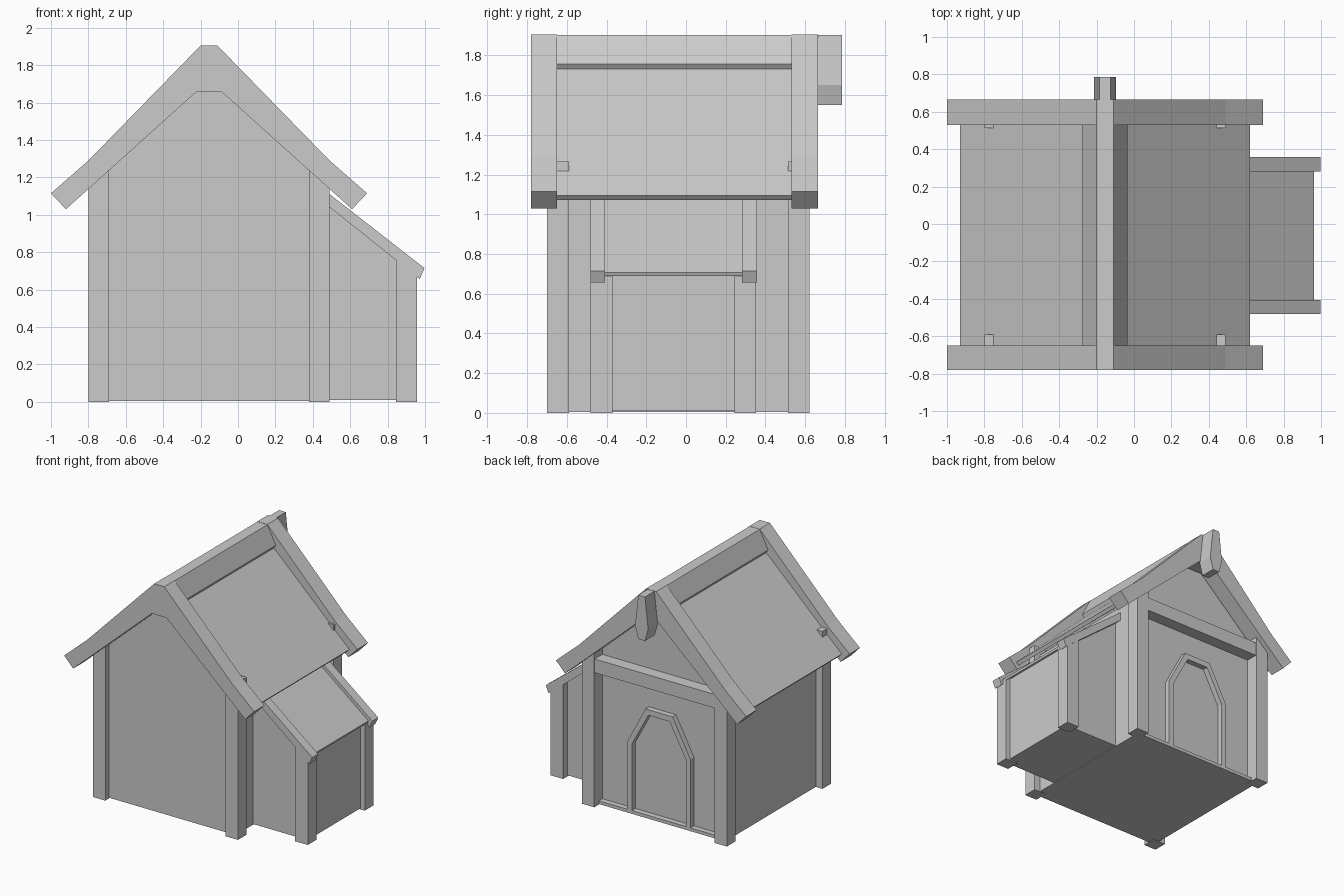
import bpy, bmesh

if "Cube" in bpy.data.objects:
    bpy.data.objects.remove(bpy.data.objects["Cube"])

CX = -0.155  # ridge line of the main house


def prism(name, pts, y0, y1):
    """Extrude an x-z outline from y0 to y1."""
    bm = bmesh.new()
    face = bm.faces.new([bm.verts.new((x, y0, z)) for x, z in pts])
    ext = bmesh.ops.extrude_face_region(bm, geom=[face])
    moved = [v for v in ext["geom"] if isinstance(v, bmesh.types.BMVert)]
    bmesh.ops.translate(bm, verts=moved, vec=(0, y1 - y0, 0))
    bmesh.ops.recalc_face_normals(bm, faces=bm.faces)
    me = bpy.data.meshes.new(name)
    bm.to_mesh(me)
    bm.free()
    ob = bpy.data.objects.new(name, me)
    bpy.context.collection.objects.link(ob)
    return ob


def box(name, x0, x1, y0, y1, z0, z1):
    return prism(name, [(x0, z0), (x1, z0), (x1, z1), (x0, z1)], y0, y1)


def mirrored(half):
    """Mirror a right-hand half outline about the ridge line."""
    return ([(CX + d, z) for d, z in half]
            + [(CX - d, z) for d, z in reversed(half) if d > 0])


def band(outer, inner):
    """Closed band between two open half outlines (both listed from the middle out)."""
    right = [(CX + d, z) for d, z in outer]
    left = [(CX - d, z) for d, z in outer if d > 0]
    iright = [(CX + d, z) for d, z in inner]
    ileft = [(CX - d, z) for d, z in inner if d > 0]
    return left[::-1] + right + iright[::-1] + ileft


# Main house: floor, gabled body and corner posts
box("floor", -0.745, 0.435, -0.645, 0.565, 0.004, 0.03)
prism("house_body", mirrored([(0.59, 0.004), (0.59, 1.20), (0.065, 1.69)]), -0.65, 0.52)
for side, x in (("left", -0.80), ("right", 0.38)):
    for end, y in (("front", -0.70), ("back", 0.513)):
        box(f"{end}_{side}_post", x, x + 0.11, y, y + 0.11, 0, 1.265)

# Cross beam over the entrance
box("back_beam", -0.70, 0.39, 0.50, 0.618, 1.08, 1.19)

# Arched door surround on the back wall
prism("door_frame", band([(0.12, 0.88), (0.28, 0.58), (0.28, 0.004)],
                         [(0.095, 0.835), (0.24, 0.565), (0.24, 0.004)]), 0.50, 0.565)

# Main roof: sheet, gable boards and ridge cap
prism("roof_sheet", band([(0, 1.829), (0.775, 1.095)],
                         [(0, 1.785), (0.755, 1.073)]), -0.66, 0.54)
board = band([(0.045, 1.905), (0.645, 1.29), (0.845, 1.115)],
             [(0.065, 1.66), (0.765, 1.03)])
prism("front_gable_board", board, -0.78, -0.65)
prism("back_gable_board", board, 0.53, 0.665)
prism("ridge_cap", mirrored([(0.09, 1.71), (0.12, 1.757), (0.045, 1.903)]), -0.66, 0.54)

# Hanging ornament at the back peak
prism("peak_ornament", mirrored([(0.03, 1.55), (0.058, 1.65), (0.03, 1.903)]), 0.66, 0.785)

# Side annex: body, posts, roof boards and sheet
prism("annex_body", [(0.40, 0.01), (0.92, 0.01), (0.92, 0.71), (0.40, 1.12)], -0.43, 0.30)
for end, y in (("front", -0.48), ("back", 0.243)):
    prism(f"annex_{end}_post", [(0.845, 0), (0.957, 0), (0.957, 0.69), (0.845, 0.775)],
          y, y + 0.11)
for end, y in (("front", -0.482), ("back", 0.282)):
    prism(f"annex_{end}_roof_board",
          [(0.43, 1.157), (0.997, 0.715), (0.972, 0.657), (0.43, 1.088)], y, y + 0.075)
prism("annex_roof_sheet", [(0.43, 1.125), (0.962, 0.708), (0.955, 0.69), (0.43, 1.10)],
      -0.42, 0.29)
